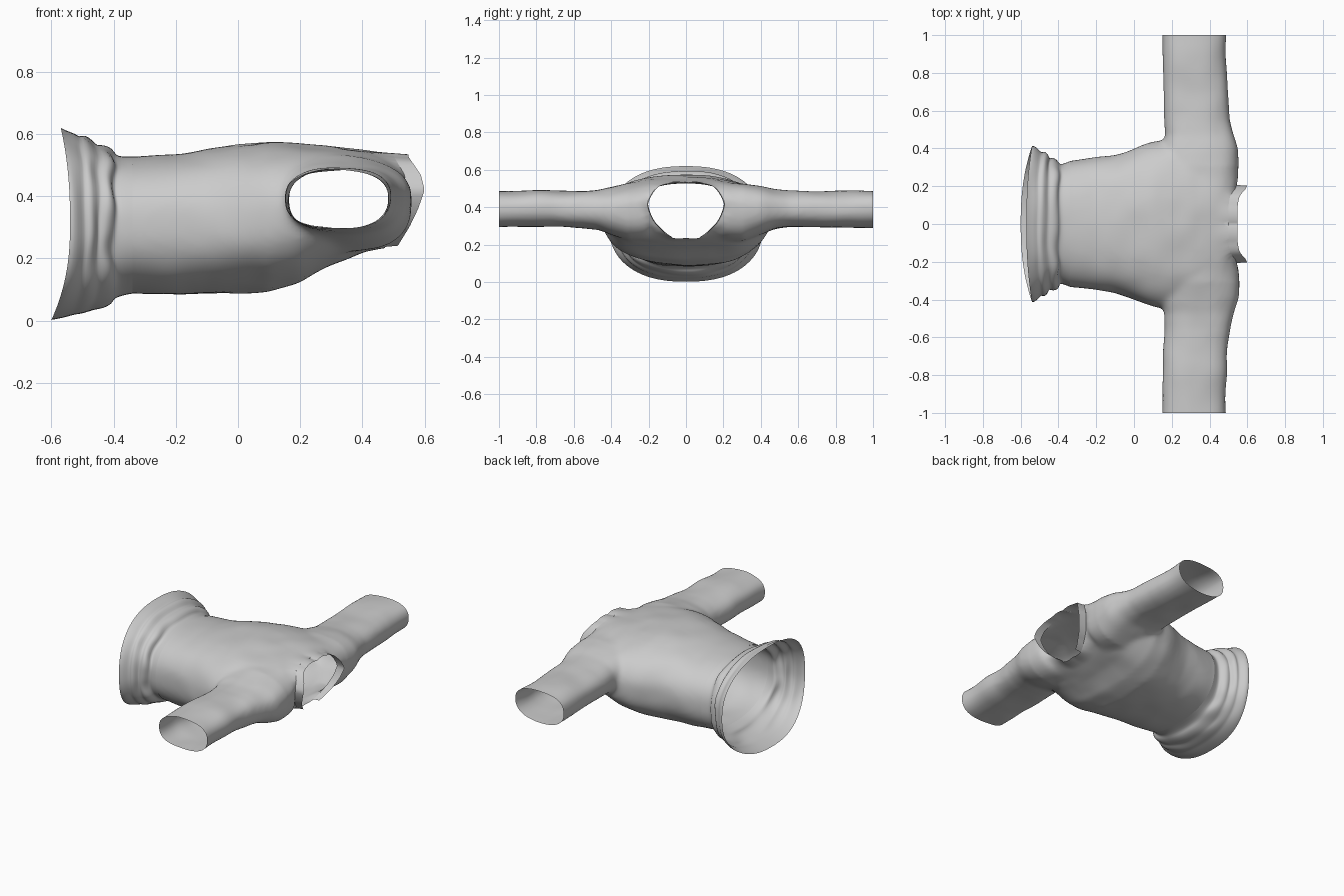
import bpy, bmesh
from math import pi, sin, cos, atan2, hypot
from mathutils import Vector, noise

if "Cube" in bpy.data.objects:
    bpy.data.objects.remove(bpy.data.objects["Cube"])


def lerp(table, v):
    """Piecewise linear lookup in a list of (key, value), keys ascending."""
    if v <= table[0][0]:
        return table[0][1]
    for (a, fa), (b, fb) in zip(table, table[1:]):
        if v <= b:
            return fa + (fb - fa) * (v - a) / (b - a)
    return table[-1][1]


def oval(n, w, lo, hi, p):
    """Superellipse outline as (side, height, angle)."""
    out = []
    for i in range(n):
        a = 2 * pi * i / n
        c, s = cos(a), sin(a)
        out.append((w * abs(c) ** (2 / p) * (1 if c >= 0 else -1),
                    (lo + hi) / 2 + (hi - lo) / 2 * abs(s) ** (2 / p) * (1 if s >= 0 else -1), a))
    return out


def loft(bm, rings, caps=False):
    rows = [[bm.verts.new(p) for p in r] for r in rings]
    n = len(rows[0])
    faces = []
    for r, q in zip(rows, rows[1:]):
        for i in range(n):
            faces.append(bm.faces.new((r[i], r[(i + 1) % n], q[(i + 1) % n], q[i])))
    if caps:
        faces += [bm.faces.new(rows[0]), bm.faces.new(rows[-1])]
    bmesh.ops.recalc_face_normals(bm, faces=faces)


def make_object(name, bm):
    me = bpy.data.meshes.new(name)
    bm.to_mesh(me)
    bm.free()
    ob = bpy.data.objects.new(name, me)
    bpy.context.collection.objects.link(ob)
    return ob


def smooth(ob):
    for f in ob.data.polygons:
        f.use_smooth = True


# --- shirt body: torso and two sleeves as overlapping solids, fused by remesh
torso = [(-.42, .333, .087, .527), (-.34, .333, .087, .527), (-.2, .35, .085, .53),
         (-.1, .365, .085, .55), (0, .40, .085, .565), (.1, .435, .09, .57),
         (.2, .455, .12, .568), (.3, .45, .175, .56), (.4, .44, .215, .545),
         (.47, .42, .25, .53), (.52, .38, .305, .495), (.55, .32, .36, .45)]
sleeve = [(1.05, .15, .488, .295, .487), (.7, .153, .493, .295, .487), (.55, .163, .51, .29, .49),
          (.47, .165, .53, .28, .495), (.4, .14, .55, .255, .51), (.3, .12, .555, .22, .53),
          (.2, .12, .55, .22, .53)]
bm = bmesh.new()
loft(bm, [[(x, s, h) for s, h, a in oval(96, w, lo, hi, 2.4)] for x, w, lo, hi in torso], True)
for side in (-1, 1):
    loft(bm, [[((x0 + x1) / 2 + s, side * y, h) for s, h, a in oval(64, (x1 - x0) / 2, lo, hi, 2.5)]
              for y, x0, x1, lo, hi in sleeve], True)
body = make_object("shirt_body", bm)
mod = body.modifiers.new("fuse", 'REMESH')
mod.mode = 'VOXEL'
mod.voxel_size = .0125
mod = body.modifiers.new("soften", 'SMOOTH')
mod.factor = .5
mod.iterations = 14
dg = bpy.context.evaluated_depsgraph_get()
fused = bpy.data.meshes.new_from_object(body.evaluated_get(dg))
body.modifiers.clear()
body.data = fused

# --- neckline outline, polar around (y 0, z .40), angle measured from the top
NECK_Z = .40
outline = [(0, .53), (.1, .528), (.15, .513), (.19, .46), (.207, .42),
           (.19, .36), (.13, .28), (.075, .237), (0, .237)]
radius = [(atan2(y, z - NECK_Z), hypot(y, z - NECK_Z)) for y, z in outline]
neck_in = [(.23, .47), (.3, .505), (.36, .53), (.42, .545), (.47, .535), (.53, .5)]
neck_out = [(.23, .51), (.3, .552), (.36, .58), (.42, .6), (.47, .588), (.53, .548)]


def neck_r(y, z):
    return lerp(radius, atan2(abs(y), z - NECK_Z))


bm = bmesh.new()
bm.from_mesh(body.data)
# soft cloth dents
bm.normal_update()
for v in bm.verts:
    fade = min(1, max(0, (v.co.x + .34) / .15))
    p = v.co
    d = noise.noise(Vector((p.x * 4, p.y * 5, p.z * 5))) * .009
    d += noise.noise(Vector((p.x * 9 + 7, p.y * 7, p.z * 8))) * .004
    v.co = p + v.normal * d * fade
# open the cuffs and the hem end
for co, no in (((0, 1, 0), (0, 1, 0)), ((0, -1, 0), (0, -1, 0)), ((-.34, 0, 0), (-1, 0, 0))):
    bmesh.ops.bisect_plane(bm, geom=bm.verts[:] + bm.edges[:] + bm.faces[:],
                           plane_co=co, plane_no=no, clear_outer=True)
# open the neck and pull its rim onto the outline
bmesh.ops.delete(bm, geom=[v for v in bm.verts if v.co.x > .4 and
                           hypot(v.co.y, v.co.z - NECK_Z) < neck_r(v.co.y, v.co.z)], context='VERTS')
for v in bm.verts:
    if v.is_boundary and v.co.x > .4 and abs(v.co.y) < .3:
        k = neck_r(v.co.y, v.co.z) / hypot(v.co.y, v.co.z - NECK_Z)
        v.co.y *= k
        v.co.z = NECK_Z + (v.co.z - NECK_Z) * k
        v.co.x = lerp(neck_in, v.co.z)
near = [v for v in bm.verts if not v.is_boundary and v.co.x > .36 and abs(v.co.y) < .3]
for _ in range(8):
    bmesh.ops.smooth_vert(bm, verts=near, factor=.5, use_axis_x=True, use_axis_y=True, use_axis_z=True)
bm.to_mesh(body.data)
bm.free()
smooth(body)

# --- bunched hem: stacked folds flaring to an uneven edge
folds = [(-.338, .333, .087, .527), (-.375, .318, .08, .527), (-.398, .312, .07, .53),
         (-.404, .342, .055, .553), (-.428, .358, .04, .567), (-.445, .345, .036, .562),
         (-.455, .362, .03, .58), (-.475, .385, .022, .60), (-.49, .375, .02, .59),
         (-.50, .39, .013, .60), (-.525, .415, .005, .61), (-.54, .412, .002, .62)]
rings = []
for k, (x, w, lo, hi) in enumerate(folds):
    t = min(1, max(0, (-x - .4) / .14))
    ring = []
    for y, z, a in oval(96, w, lo, hi, 2.35):
        reach = (.06 if sin(a) < 0 else .03) * sin(a) ** 2 * t
        wob = noise.noise(Vector((cos(a) * 2.2, sin(a) * 2.2, k * .35)))
        g = 1 + .03 * wob * min(1, k / 3) * (1 - t)
        ring.append((x - reach + .018 * wob * min(1, k / 3) * (1 - t), y * g, .3 + (z - .3) * g))
    rings.append(ring)
bm = bmesh.new()
loft(bm, rings)
hem = make_object("gathered_hem", bm)
hem.modifiers.new("round", 'SUBSURF').levels = 1
hem.modifiers["round"].render_levels = 1
smooth(hem)

# --- collar band, open at the throat
bm = bmesh.new()
rows = []
N = 80
end = radius[-2][0]
for i in range(N + 1):
    a = -end + 2 * end * i / N
    r = lerp(radius, abs(a))
    y, z = r * sin(a), NECK_Z + r * cos(a)
    x0, x1 = lerp(neck_in, z), lerp(neck_out, z)
    rows.append([bm.verts.new((x0 + (x1 - x0) * t, y * (1 - .02 * t), z - .004 * t * cos(a)))
                 for t in (0, .33, .67, 1)])
for p, q in zip(rows, rows[1:]):
    for j in range(3):
        bm.faces.new((p[j], p[j + 1], q[j + 1], q[j]))
collar = make_object("collar_band", bm)
smooth(collar)
